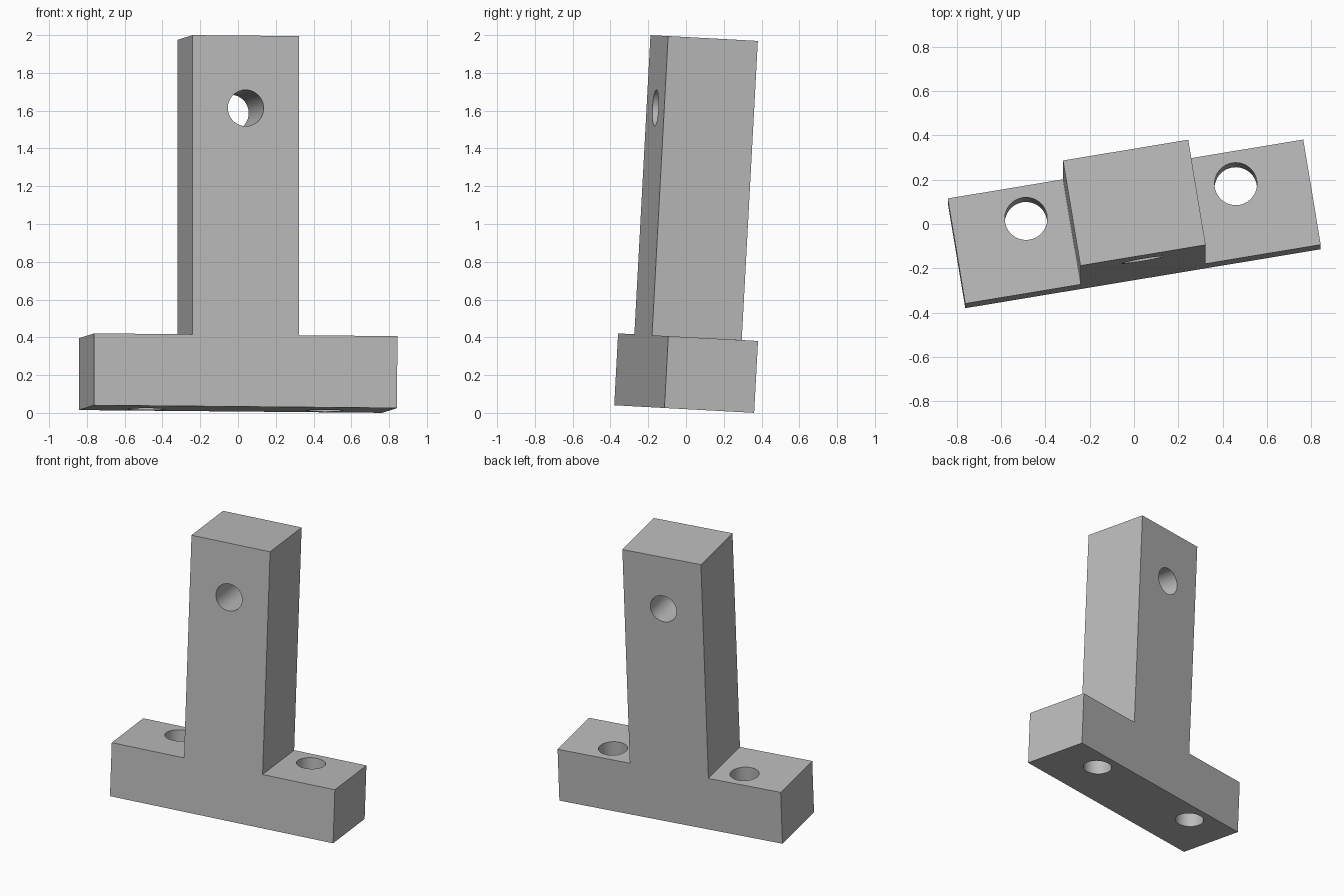
import bpy, bmesh
from math import radians
from mathutils import Matrix, Vector

cube = bpy.data.objects.get("Cube")
if cube:
    bpy.data.objects.remove(cube, do_unlink=True)

# Main sizes of the bracket
WIDTH, DEPTH, HEIGHT = 1.627, 0.482, 1.967
BASE_H, POST_W, HOLE_R = 0.381, 0.573, 0.096

grey = bpy.data.materials.new("plain grey")
grey.use_nodes = True
colour = (0.5, 0.5, 0.5, 1)
grey.diffuse_color = colour
grey.node_tree.nodes["Principled BSDF"].inputs["Base Color"].default_value = colour


def mesh_object(name, bm):
    mesh = bpy.data.meshes.new(name)
    bmesh.ops.recalc_face_normals(bm, faces=bm.faces)
    bm.to_mesh(mesh)
    bm.free()
    mesh.materials.append(grey)
    ob = bpy.data.objects.new(name, mesh)
    bpy.context.collection.objects.link(ob)
    return ob


def drill(body, name, centre, turn):
    """Cut a round through hole in the body."""
    bm = bmesh.new()
    bmesh.ops.create_cone(bm, cap_ends=True, segments=64, radius1=HOLE_R,
                          radius2=HOLE_R, depth=1,
                          matrix=Matrix.Translation(centre) @ turn)
    cutter = mesh_object(name, bm)
    cutter.hide_render = True
    mod = body.modifiers.new(name, "BOOLEAN")
    mod.operation, mod.solver, mod.object = "DIFFERENCE", "EXACT", cutter
    bpy.ops.object.modifier_apply(modifier=name)
    bpy.data.objects.remove(cutter, do_unlink=True)


# T-shaped profile, extruded front to back
half = [(WIDTH / 2, 0), (WIDTH / 2, BASE_H), (POST_W / 2, BASE_H), (POST_W / 2, HEIGHT)]
outline = half + [(-x, z) for x, z in reversed(half)]
bm = bmesh.new()
face = bm.faces.new([bm.verts.new((x, 0, z)) for x, z in outline])
solid = bmesh.ops.extrude_face_region(bm, geom=[face])
bmesh.ops.translate(bm, vec=(0, DEPTH, 0),
                    verts=[v for v in solid["geom"] if isinstance(v, bmesh.types.BMVert)])
bracket = mesh_object("t_bracket", bm)
bpy.ops.object.select_all(action="DESELECT")
bpy.context.view_layer.objects.active = bracket
bracket.select_set(True)

# Two mounting holes in the base, one cross hole in the post
for side, x in (("right", -0.48), ("left", 0.48)):
    drill(bracket, side + "_mounting_hole", (x, 0.334, BASE_H / 2), Matrix())
drill(bracket, "post_hole", (0, DEPTH / 2, 1.583), Matrix.Rotation(radians(90), 4, "X"))

# Slight turn and lean of the whole bracket
across = Vector((0.9866, 0.1635, -0.009)).normalized()
up = across.cross(Vector((-0.166, 0.985, -0.053))).normalized()
back = up.cross(across)
pose = Matrix((across, back, up)).transposed().to_4x4()
corner = Vector((-0.762, -0.38, 0.0405))
pose.translation = corner + across * WIDTH / 2
bracket.data.transform(pose)
bracket.data.update()
bpy.ops.object.shade_smooth_by_angle(angle=radians(30))
